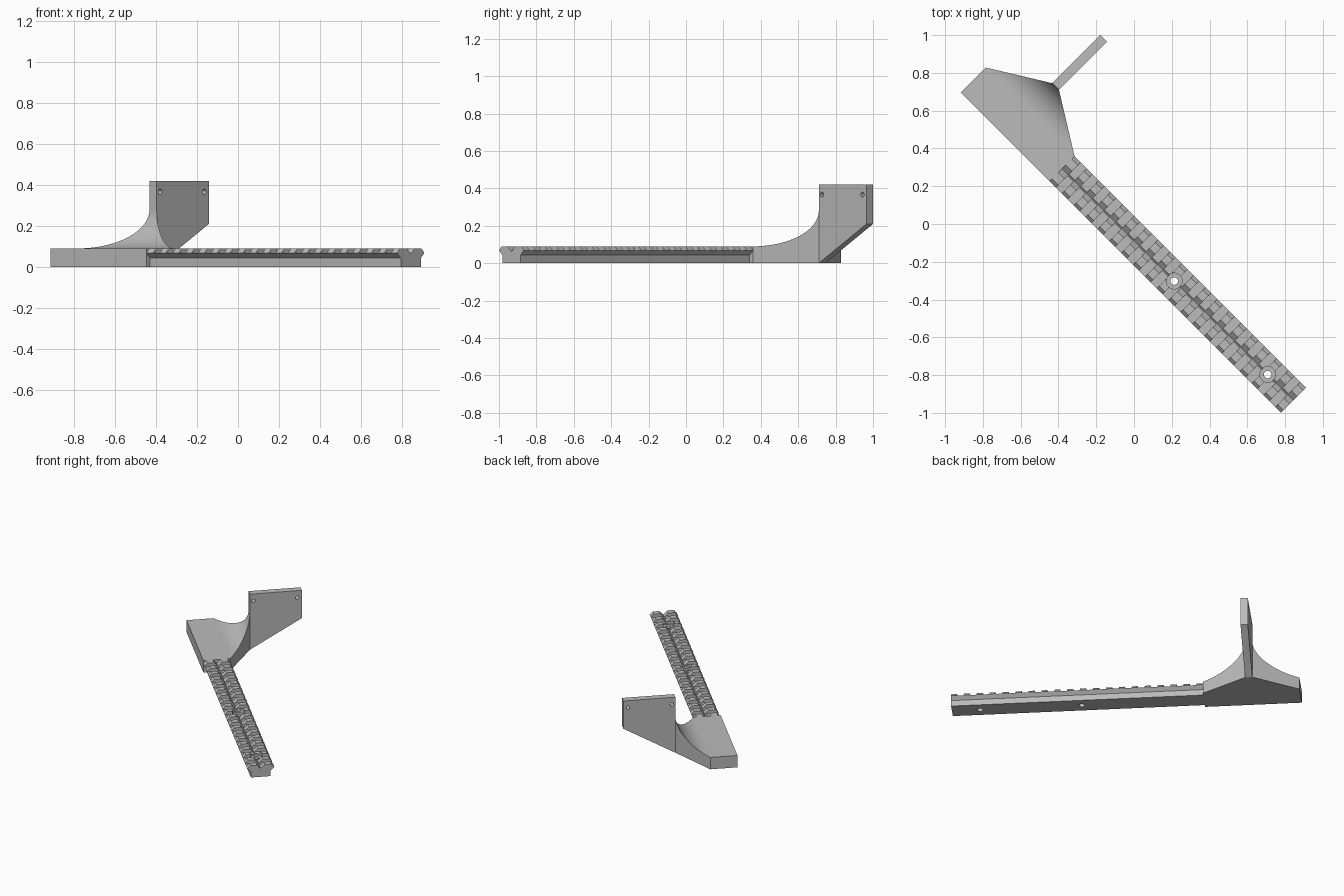
import bpy, bmesh, math
from mathutils import Matrix, Vector

if "Cube" in bpy.data.objects:
    bpy.data.objects.remove(bpy.data.objects["Cube"])

# Local frame: X runs along the rail, Y across it; the whole model is turned 45 degrees
TURN = Matrix.Rotation(math.radians(-45), 4, 'Z')
grey = bpy.data.materials.new("light_grey")
grey.diffuse_color = (0.5, 0.5, 0.5, 1)
grey.use_nodes = True
grey.node_tree.nodes["Principled BSDF"].inputs["Base Color"].default_value = grey.diffuse_color


def finish(name, bm):
    bmesh.ops.recalc_face_normals(bm, faces=bm.faces)
    me = bpy.data.meshes.new(name)
    bm.to_mesh(me)
    bm.free()
    me.transform(TURN)
    me.materials.append(grey)
    ob = bpy.data.objects.new(name, me)
    bpy.context.collection.objects.link(ob)
    return ob


def extrude_profile(name, pts, x0, x1):
    """Extrude a (y, z) outline along the rail direction."""
    bm = bmesh.new()
    face = bm.faces.new([bm.verts.new((x0, y, z)) for y, z in pts])
    ext = bmesh.ops.extrude_face_region(bm, geom=[face], use_keep_orig=True)
    vs = [e for e in ext["geom"] if isinstance(e, bmesh.types.BMVert)]
    bmesh.ops.translate(bm, verts=vs, vec=(x1 - x0, 0, 0))
    return finish(name, bm)


def add_cylinder(bm, centre, radius, depth, along_x=False, segs=32):
    m = Matrix.Translation(centre)
    if along_x:
        m = m @ Matrix.Rotation(math.pi / 2, 4, 'Y')
    bmesh.ops.create_cone(bm, cap_ends=True, segments=segs, radius1=radius,
                          radius2=radius, depth=depth, matrix=m)


def cut(ob, bm):
    cutter = finish("cutter", bm)
    cutter.hide_render = True
    mod = ob.modifiers.new("cut", 'BOOLEAN')
    mod.operation, mod.solver, mod.object = 'DIFFERENCE', 'EXACT', cutter
    bpy.context.view_layer.objects.active = ob
    bpy.ops.object.modifier_apply(modifier=mod.name)
    bpy.data.objects.remove(cutter)


def smooth(ob):
    bpy.ops.object.select_all(action='DESELECT')
    ob.select_set(True)
    bpy.context.view_layer.objects.active = ob
    bpy.ops.object.shade_smooth_by_angle(angle=math.radians(25))


MID = -0.808                      # centre line of block and arm
BACK, FRONT, NECK = 0.031, -0.157, 0.221
TOP = 0.09
R = NECK - BACK

# Block with a concave fillet that narrows into the arm
rows = [(FRONT, 0.332, TOP)]
for i in range(25):
    a = math.pi / 2 * i / 24
    t = math.sin(a)
    rows.append((BACK + R * t, 0.332 + (0.025 - 0.332) * t, TOP + R * (1 - math.cos(a))))
bm = bmesh.new()
rings = [[bm.verts.new((MID + s * w, y, z)) for s, z in ((-1, 0), (1, 0), (1, h), (-1, h))]
         for y, w, h in rows]
for a, b in zip(rings, rings[1:]):
    for k in range(4):
        j = (k + 1) % 4
        bm.faces.new((a[k], a[j], b[j], b[k]))
bm.faces.new(rings[0])
bm.faces.new(rings[-1])
block = finish("filleted_block", bm)
smooth(block)

# Upright arm plate with two small holes
arm = extrude_profile("arm_plate", [(NECK, 0), (NECK, 0.42), (0.582, 0.42), (0.582, 0.21)],
                      MID - 0.025, MID + 0.025)
bm = bmesh.new()
for y in (0.245, 0.551):
    add_cylinder(bm, (MID, y, 0.367), 0.013, 0.2, along_x=True, segs=24)
cut(arm, bm)
smooth(arm)

# Accessory rail: undercut sides, bevelled top, V groove along the middle
C, START, END = -0.063, MID + 0.332, 1.257
half = [(0.069, 0), (0.069, 0.043), (0.094, 0.068), (0.074, TOP), (0.028, TOP)]
outline = [(C + y, z) for y, z in half] + [(C, 0.062)] + [(C - y, z) for y, z in reversed(half)]
rail = extrude_profile("slotted_rail", outline, START, END)

# Cross slots
PITCH, SLOT = 0.0888, 0.0464
bm = bmesh.new()
for k in range(19):
    x = END - (PITCH - SLOT) - SLOT / 2 - k * PITCH
    m = Matrix.Translation((x, C, 0.117)) @ Matrix.Diagonal((SLOT, 0.3, 0.1, 1))
    bmesh.ops.create_cube(bm, size=1, matrix=m)
cut(rail, bm)

# Counterbored screw holes
for radius, z in ((0.042, 0.155), (0.02, 0.0)):
    bm = bmesh.new()
    for x in (0.364, 1.064):
        add_cylinder(bm, (x, C, z), radius, 0.2 if z else 0.4)
    cut(rail, bm)
smooth(rail)
